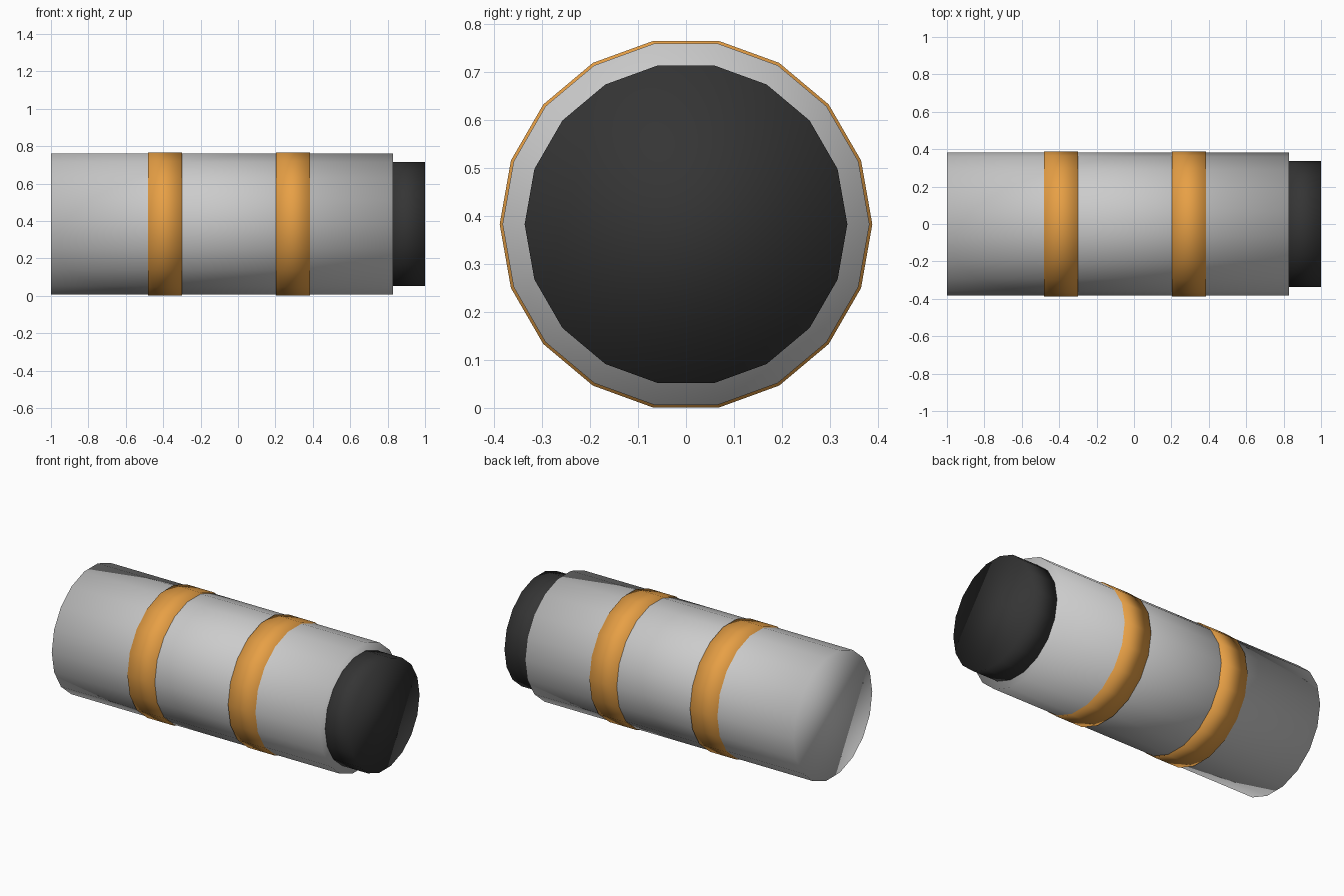
import bpy
import math

if "Cube" in bpy.data.objects:
    bpy.data.objects.remove(bpy.data.objects["Cube"])

ZC = 0.383   # height of the shared axis
SIDES = 18


def material(name, color):
    mat = bpy.data.materials.new(name)
    mat.diffuse_color = color
    mat.use_nodes = True
    mat.node_tree.nodes["Principled BSDF"].inputs["Base Color"].default_value = mat.diffuse_color
    return mat


def drum(name, x0, x1, radius, mat=None):
    """Smooth-shaded 18-sided cylinder lying along x."""
    bpy.ops.mesh.primitive_cylinder_add(
        vertices=SIDES, radius=radius, depth=x1 - x0,
        location=((x0 + x1) / 2, 0, ZC), rotation=(0, math.pi / 2, 0))
    obj = bpy.context.object
    obj.name = name
    bpy.ops.object.transform_apply(location=False, rotation=True, scale=False)
    bpy.ops.object.shade_smooth()
    if mat:
        obj.data.materials.append(mat)
    return obj


orange = material("orange", (0.8, 0.35, 0.06, 1))
black = material("black", (0.035, 0.035, 0.035, 1))

# Main canister
drum("body", -1.0, 0.828, 0.382)

# Raised bands around the canister
for i, x in enumerate((-0.39, 0.295), 1):
    drum(f"band_{i}", x - 0.091, x + 0.091, 0.388, orange)

# Dark end cap, seated slightly into the body
drum("end_cap", 0.80, 1.0, 0.336, black)
